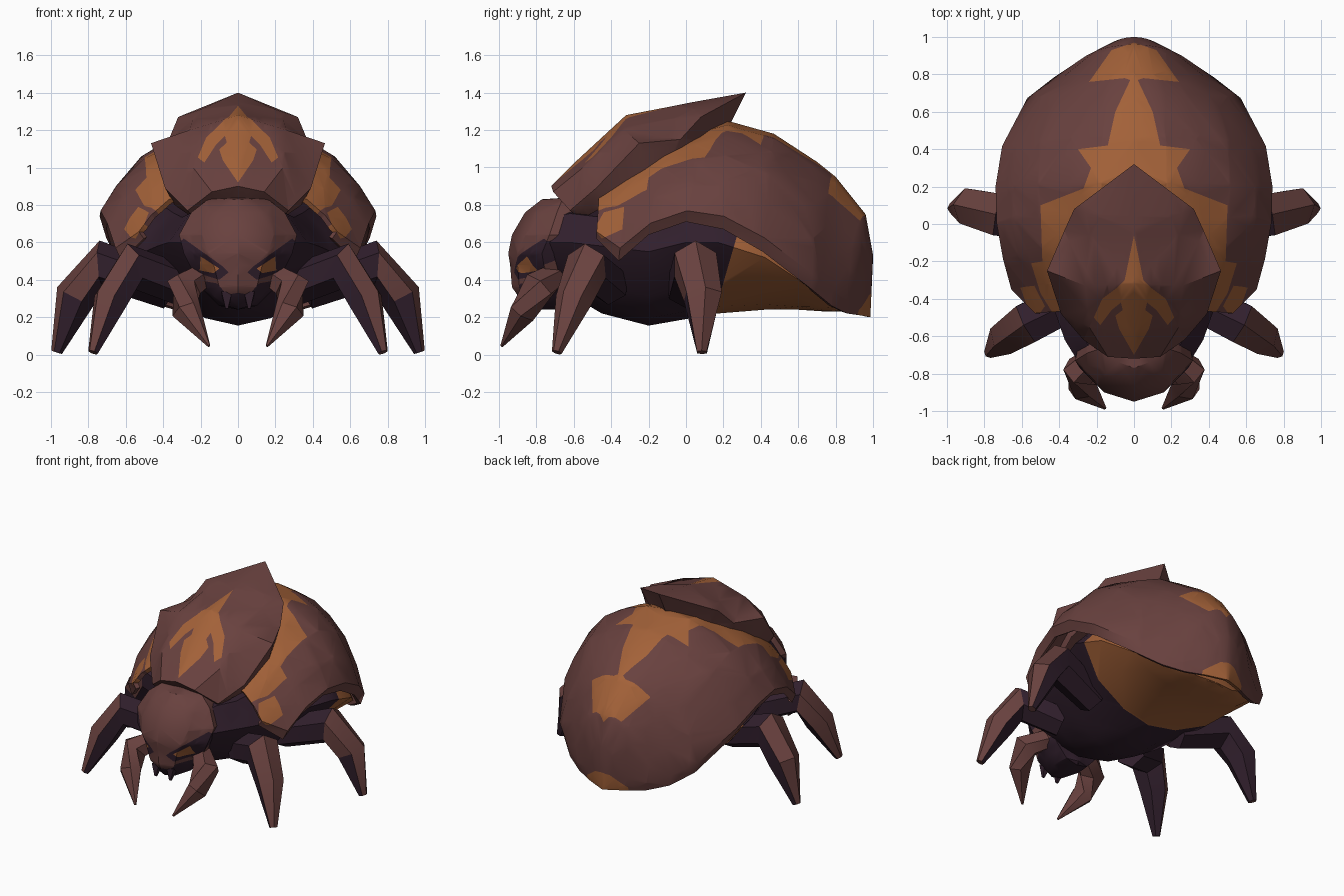
import bpy, bmesh, math
from mathutils import Vector

if "Cube" in bpy.data.objects:
    bpy.data.objects.remove(bpy.data.objects["Cube"])


def material(name, col):
    m = bpy.data.materials.new(name)
    m.diffuse_color = (*col, 1)
    m.use_nodes = True
    m.node_tree.nodes["Principled BSDF"].inputs["Base Color"].default_value = m.diffuse_color
    return m


MATS = [material("brown_chitin", (0.140, 0.053, 0.049)),
        material("dark_purple", (0.031, 0.014, 0.026)),
        material("orange_marking", (0.365, 0.120, 0.040))]
BROWN, DARK, ORANGE = 0, 1, 2


def inside(p, poly):
    hit = False
    for a, b in zip(poly, poly[1:] + poly[:1]):
        if (a[1] > p[1]) != (b[1] > p[1]):
            if p[0] < a[0] + (p[1] - a[1]) * (b[0] - a[0]) / (b[1] - a[1]):
                hit = not hit
    return hit


def paint(bm, axes, poly, mat, rule=lambda c: True):
    """Cut the surface along a polygon projected on two axes, colour the inside."""
    i, j = axes
    for a, b in zip(poly, poly[1:] + poly[:1]):
        co, no = Vector((0, 0, 0)), Vector((0, 0, 0))
        co[i], co[j] = a
        no[i], no[j] = b[1] - a[1], a[0] - b[0]
        geom = bm.verts[:] + bm.edges[:] + bm.faces[:]
        bmesh.ops.bisect_plane(bm, geom=geom, dist=1e-4, plane_co=co,
                               plane_no=no.normalized())
    for f in bm.faces:
        c = f.calc_center_median()
        if rule(c) and inside((c[i], c[j]), poly):
            f.material_index = mat


def sheet(rows, mat=BROWN):
    """Half surface lofted through rows of points."""
    bm = bmesh.new()
    g = [[bm.verts.new(p) for p in r] for r in rows]
    for a, b in zip(g, g[1:]):
        for k in range(len(a) - 1):
            bm.faces.new((a[k], a[k + 1], b[k + 1], b[k])).material_index = mat
    bmesh.ops.remove_doubles(bm, verts=bm.verts[:], dist=1e-4)
    bmesh.ops.triangulate(bm, faces=bm.faces[:])
    return bm


def finish(bm, name, thick=0, angle=35):
    """Mirror, thicken and shade."""
    me = bpy.data.meshes.new(name)
    bm.to_mesh(me)
    bm.free()
    ob = bpy.data.objects.new(name, me)
    bpy.context.collection.objects.link(ob)
    for m in MATS:
        me.materials.append(m)
    bpy.ops.object.select_all(action='DESELECT')
    bpy.context.view_layer.objects.active = ob
    ob.select_set(True)
    m = ob.modifiers.new("mirror", 'MIRROR')
    bpy.ops.object.modifier_apply(modifier=m.name)
    if thick:
        n = len(ob.data.polygons)
        s = ob.modifiers.new("thickness", 'SOLIDIFY')
        s.thickness, s.offset = thick, -1
        bpy.ops.object.modifier_apply(modifier=s.name)
        for p in ob.data.polygons[n:2 * n]:  # plain inner side
            p.material_index = BROWN
    bpy.ops.object.shade_smooth_by_angle(angle=math.radians(angle))
    return ob


def tube(path, sides=6):
    """Tapered limb through (x, y, z, radius) points."""
    bm = bmesh.new()
    pts = [Vector(p[:3]) for p in path]
    rings = []
    for k, p in enumerate(pts):
        d = pts[min(k + 1, len(pts) - 1)] - pts[max(k - 1, 0)]
        q = d.to_track_quat('Z', 'Y')
        ring = []
        for s in range(sides):
            a = math.tau * (s + 0.5) / sides
            v = p + q @ Vector((math.cos(a), math.sin(a), 0)) * path[k][3]
            v.z = max(v.z, 0)
            ring.append(bm.verts.new(v))
        rings.append(ring)
    for a, b in zip(rings, rings[1:]):
        for s in range(sides):
            t = (s + 1) % sides
            bm.faces.new((a[s], a[t], b[t], b[s]))
    bm.faces.new(rings[0][::-1])
    bm.faces.new(rings[-1])
    bmesh.ops.recalc_face_normals(bm, faces=bm.faces[:])
    return bm


# Domed wing shell: spine (y, z) and rim (x, y, z) of each station
stations = [(-.46, .93, .53, -.48, .62), (-.30, 1.08, .655, -.36, .50),
            (-.10, 1.17, .70, -.20, .64), (.05, 1.20, .735, 0, .71),
            (.22, 1.25, .74, .20, .67), (.47, 1.18, .705, .41, .55),
            (.70, 1.03, .57, .67, .35), (.80, .95, .43, .78, .26),
            (.96, .75, .29, .86, .22), (1.0, .53, .15, .93, .21),
            (.985, .20, 0, .985, .20)]
section = [(0, 1), (.24, .96), (.47, .85), (.70, .67), (.88, .40), (1, .12), (.95, 0)]
rows = [[(xr * u, yr + (ys - yr) * v, zr + (zs - zr) * v) for u, v in section]
        for ys, zs, xr, yr, zr in stations]
bm = sheet(rows)
paint(bm, (0, 1), [(0, .97), (.12, .93), (.24, .76), (.05, .78), (.02, .77),
                   (.10, .60), (.14, .42), (.30, .40), (.23, .30), (.27, .19),
                   (.50, .10), (.49, -.20), (.55, -.21), (.50, -.37), (.42, -.50),
                   (0, -.50)], ORANGE, lambda c: c.z > (.72 if c.y > 0 else .79))
paint(bm, (1, 2), [(-.49, .67), (-.44, .76), (-.33, .79), (-.34, .67),
                   (-.45, .62)], ORANGE)
paint(bm, (0, 2), [(0, .33), (.06, .32), (.17, .24), (.17, .15), (0, .15)],
      ORANGE, lambda c: c.y > .85)
finish(bm, "wing_shell", 0.03)

# Body and belly: y, half width, bottom, middle, top
body = [(-.76, 0, .58, .6, .62), (-.75, .29, .40, .6, .78), (-.62, .37, .32, .6, .82),
        (-.45, .43, .22, .58, .80), (-.20, .50, .155, .55, .85), (0, .60, .19, .6, .9),
        (.17, .66, .22, .6, .9), (.42, .64, .24, .52, .9), (.60, .53, .24, .40, .85),
        (.75, .39, .23, .29, .75), (.84, .22, .23, .26, .4), (.86, 0, .23, .25, .26)]
rows = [[(0, y, t), (.7 * w, y, m + .7 * (t - m)), (w, y, m),
         (.72 * w, y, m + .60 * (b - m)), (.35 * w, y, m + .9 * (b - m)), (0, y, b)]
        for y, w, b, m, t in body]
bm = sheet(rows, DARK)
paint(bm, (1, 2), [(.28, .66), (.14, .18), (1.1, .0), (1.1, .66)], ORANGE)
finish(bm, "body")

# Pointed neck shield, with a skirt tucked down into the shell
rows = [[(0, -.62, .79), (.12, -.60, .77), (.22, -.56, .72), (.20, -.50, .72)],
        [(0, -.72, .90), (.14, -.71, .87), (.27, -.62, .77), (.24, -.55, .73)],
        [(0, -.58, 1.04), (.24, -.55, 1.0), (.39, -.48, .89), (.34, -.42, .80)],
        [(0, -.32, 1.28), (.26, -.33, 1.2), (.465, -.25, 1.13), (.38, -.20, .92)],
        [(0, -.06, 1.33), (.24, -.06, 1.26), (.37, -.03, 1.15), (.31, 0, 1.05)],
        [(0, .04, 1.35), (.20, .04, 1.31), (.32, .08, 1.27), (.25, .07, 1.15)],
        [(0, .32, 1.40)] * 3 + [(0, .22, 1.20)]]
bm = sheet(rows)
paint(bm, (0, 1), [(0, -.06), (.05, -.30), (.09, -.34), (.17, -.40), (.215, -.50),
                   (.18, -.54), (.12, -.46), (.07, -.42), (.06, -.46), (.10, -.49),
                   (.08, -.56), (0, -.70)], ORANGE, lambda c: c.z > .9)
finish(bm, "neck_shield")

# Head: height, centre front y, cheek (x, y), side (x, y)
levels = [(.24, -.80, 0, -.80, 0, -.75), (.26, -.86, .06, -.83, .10, -.70),
          (.36, -.93, .10, -.89, .20, -.72), (.48, -.94, .13, -.90, .26, -.76),
          (.54, -.95, .16, -.90, .29, -.77), (.64, -.93, .19, -.86, .315, -.73),
          (.76, -.86, .15, -.80, .25, -.69), (.83, -.77, .08, -.74, .16, -.66)]
rows = [[(0, fy, z), (mx, my, z), (sx, sy, z), (sx * .9, -.6, z), (0, -.58, z)]
        for z, fy, mx, my, sx, sy in levels]
rows.append([(0, -.62, .84)] * 5)
bm = sheet(rows)
front = lambda c: c.y < -.7
paint(bm, (0, 2), [(.05, .44), (.08, .47), (.29, .62), (.34, .58), (.23, .44),
                   (.10, .40)], DARK, front)
paint(bm, (0, 2), [(.10, .46), (.20, .525), (.205, .45), (.13, .435)], ORANGE, front)
paint(bm, (0, 2), [(0, .33), (.06, .32), (.11, .38), (.22, .40), (.2, .2), (0, .2)], DARK)
finish(bm, "head")

# Hooked jaws
bm = tube([(.18, -.70, .42, .07), (.29, -.79, .36, .095), (.275, -.87, .23, .08),
           (.155, -.985, .045, .008)])
finish(bm, "jaws")

# Small fangs
bm = tube([(.06, -.86, .33, .04), (.06, -.88, .245, .01)], 4)
for f in bm.faces:
    f.material_index = DARK
finish(bm, "fangs")

# Legs, plated on the outer side below the knee
legs = {"front_legs": [(.30, -.40, .37, .11), (.57, -.53, .47, .125),
                       (.68, -.60, .29, .10), (.775, -.69, .012, .028)],
        "rear_legs": [(.36, .00, .35, .11), (.73, .05, .48, .13),
                      (.87, .09, .31, .11), (.97, .085, .012, .03)]}
for name, path in legs.items():
    bm = tube(path)
    bm.normal_update()
    for f in bm.faces:
        outer = f.calc_center_median().x > path[1][0] and f.normal.x > .2
        f.material_index = BROWN if outer else DARK
    finish(bm, name)
